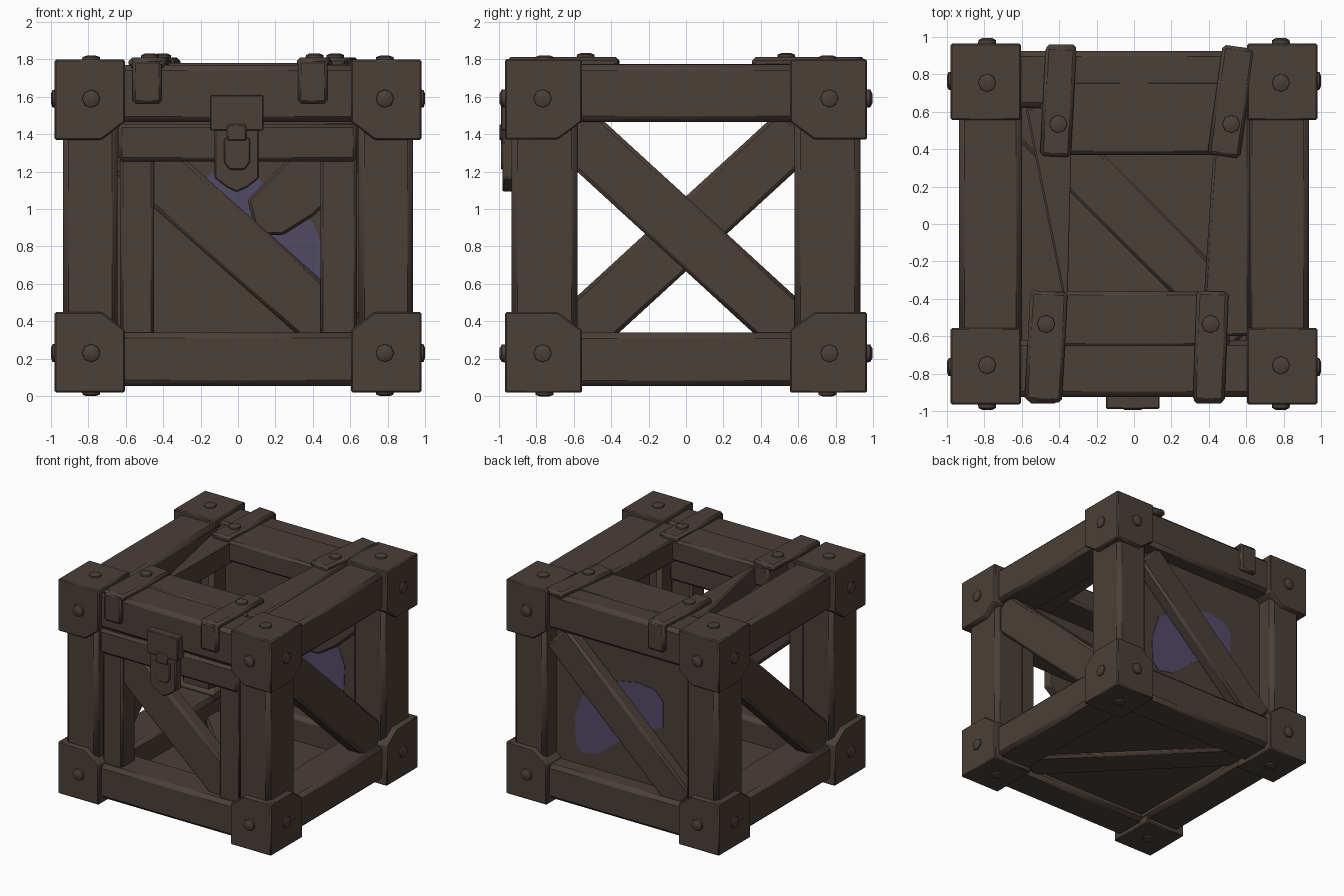
import bpy, bmesh, math
from mathutils import Vector, Matrix

if "Cube" in bpy.data.objects:
    bpy.data.objects.remove(bpy.data.objects["Cube"])


def material(name, col):
    m = bpy.data.materials.new(name)
    m.diffuse_color = (*col, 1)
    m.use_nodes = True
    m.node_tree.nodes["Principled BSDF"].inputs["Base Color"].default_value = m.diffuse_color
    return m


BROWN = material("dark brown", (0.071, 0.050, 0.040))
PURPLE = material("dusky purple", (0.085, 0.070, 0.135))


def finish(name, bm, mat=BROWN, bevel=0.0):
    bmesh.ops.recalc_face_normals(bm, faces=bm.faces)
    me = bpy.data.meshes.new(name)
    bm.to_mesh(me)
    bm.free()
    me.materials.append(mat)
    ob = bpy.data.objects.new(name, me)
    bpy.context.collection.objects.link(ob)
    if bevel:
        mod = ob.modifiers.new("soft_edges", 'BEVEL')
        mod.width = bevel
        mod.segments = 1
        mod.limit_method = 'ANGLE'
    return ob


def cube(lo, hi):
    bm = bmesh.new()
    bmesh.ops.create_cube(bm, size=1)
    lo, hi = Vector(lo), Vector(hi)
    for v in bm.verts:
        v.co = [(lo[i] + hi[i]) / 2 + v.co[i] * (hi[i] - lo[i]) for i in range(3)]
    return bm


def box(name, lo, hi, bevel=0.015, rot=0, axis='Z'):
    """Box between two corners, turned about its own centre."""
    bm = cube(lo, hi)
    c = (Vector(lo) + Vector(hi)) / 2
    bmesh.ops.rotate(bm, verts=bm.verts, cent=c, matrix=Matrix.Rotation(rot, 3, axis))
    return finish(name, bm, BROWN, bevel)


def plate(name, pts, a0, a1, mat=BROWN, bevel=0.0, flat=False):
    """Outline in x,z extruded along y (or in x,y extruded along z when flat)."""
    bm = bmesh.new()
    f = bm.faces.new([bm.verts.new((p, q, a0) if flat else (p, a0, q)) for p, q in pts])
    r = bmesh.ops.extrude_face_region(bm, geom=[f])
    bmesh.ops.translate(bm, vec=(0, 0, a1 - a0) if flat else (0, a1 - a0, 0),
                        verts=[g for g in r['geom'] if isinstance(g, bmesh.types.BMVert)])
    return finish(name, bm, mat, bevel)


def bolt(name, pos, direction, h):
    """Eight-sided domed bolt head, its top at height h above pos."""
    bm = bmesh.new()
    for r1, r2, a, b in ((.05, .047, -.02, h * .6), (.047, .025, h * .6, h)):
        bmesh.ops.create_cone(bm, cap_ends=True, segments=8, radius1=r1, radius2=r2,
                              depth=b - a, matrix=Matrix.Translation((0, 0, (a + b) / 2)))
    q = Vector(direction).to_track_quat('Z', 'Y').to_matrix().to_4x4()
    bmesh.ops.transform(bm, verts=bm.verts, matrix=Matrix.Translation(pos) @ q)
    return finish(name, bm)


MID = 0.91  # middle height of the crate

# corner blocks with chamfered inner edges, and their bolts
for sx in (-1, 1):
    for sy in (-1, 1):
        for sz in (-1, 1):
            bm = cube((.605, .555, .46), (.98, .965, .89))
            for co, no in (((.605, 0, .555), (-.095, 0, -.125)),
                           ((0, .555, .555), (0, -.095, -.13))):
                bmesh.ops.bisect_plane(bm, geom=bm.verts[:] + bm.edges[:] + bm.faces[:],
                                       plane_co=co, plane_no=no, clear_outer=True)
                bmesh.ops.holes_fill(bm, edges=[e for e in bm.edges if e.is_boundary])
            for v in bm.verts:
                v.co = (v.co.x * sx, v.co.y * sy, MID + v.co.z * sz)
            finish("corner_block", bm, BROWN, .008)
            zb = MID + .68 * sz
            bolt("front_back_bolt", (.785 * sx, .965 * sy, zb), (0, sy, 0), .03)
            bolt("side_bolt", (.98 * sx, .765 * sy, zb), (sx, 0, 0), .02)
            bolt("end_bolt", (.785 * sx, .755 * sy, MID + .89 * sz), (0, 0, sz), .02)

# outer frame beams
for a in (-1, 1):
    x0, x1 = sorted((.60 * a, .935 * a))
    y0, y1 = sorted((.62 * a, .925 * a))
    for z0, z1 in ((.055, .34), (1.465, 1.77)):
        box("cross_beam", (-.7, y0, z0), (.7, y1, z1), .03)
        box("side_beam", (x0, -.7, z0), (x1, .7, z1), .03)
    for b in (-1, 1):
        p0, p1 = sorted((.645 * a, .935 * a))
        q0, q1 = sorted((.58 * b, .93 * b))
        box("corner_post", (p0, q0, .3), (p1, q1, 1.5), .03)

# one diagonal brace on each side, leaning opposite ways
for s in (-1, 1):
    lo, hi = sorted((.74 * s, .89 * s))
    box("side_brace", (lo, -.82, .72), (hi, .82, 1.015), .02, math.radians(-42.5) * s, 'X')

# front inner frame and diagonal
box("front_inner_post", (-.63, -.88, .28), (-.45, -.70, 1.35))
box("front_inner_post", (.44, -.88, .28), (.635, -.70, 1.35))
box("front_rail", (-.64, -.91, 1.255), (.635, -.68, 1.455), .02)
box("front_brace", (-.79, -.85, .66), (.79, -.72, .965), .02, math.radians(41.5), 'Y')

# back panel, its braces and the purple patch on both faces
box("back_panel", (-.66, .76, .28), (.66, .78, 1.5), 0)
box("back_brace", (-.79, .77, .73), (.79, .89, .99), .02, math.radians(-43), 'Y')
plate("back_inner_brace", [(.05, 1.05), (.10, .86), (.24, .86), (.40, .96), (.64, 1.18), (.64, 1.46), (.46, 1.46)],
      .70, .765, BROWN, .015)
patch = [(.46, .50), (.47, .72), (.40, .93), (.26, 1.02), (.10, 1.12), (-.10, 1.16),
         (-.26, 1.14), (-.34, 1.06), (-.34, .85), (-.11, .75), (.10, .60), (.26, .47), (.40, .44)]
plate("patch_outside", patch, .779, .785, PURPLE)
inner = [(.44, .52), (.45, .80), (.40, .93), (.22, 1.04), (.10, 1.18), (-.14, 1.2),
         (-.22, 1.08), (-.05, .85), (.25, .58)]
plate("patch_inside", inner, .755, .761, PURPLE)

# floor panel and diagonal
box("floor_panel", (-.66, -.66, .11), (.66, .66, .14), 0)
box("floor_brace", (-.85, -.115, .08), (.85, .155, .21), .02, math.radians(-45), 'Z')

# lid planks, with tapered bars at both ends
box("lid_back_plank", (-.5, .37, 1.60), (.5, .77, 1.775), .02)
box("lid_front_plank", (-.5, -.66, 1.60), (.51, -.36, 1.78), .02)
plate("lid_left_bar", [(-.58, .62), (-.355, -.6), (-.37, -.35), (-.32, .62)][:1]
      + [(-.38, -.38), (-.36, -.6), (-.33, .62)], 1.58, 1.765, BROWN, .01, True)
plate("lid_right_bar", [(.36, -.6), (.62, -.6), (.62, .62), (.44, .62)], 1.58, 1.775,
      BROWN, .015, True)

# straps folded over the front and back top edges, each with a bolt
for x, w, s, tilt, drop in ((-.47, .20, -1, -3, 1), (.41, .17, -1, -2, 1),
                            (-.405, .165, 1, -3, 1), (.52, .175, 1, -8, 0)):
    y0, y1 = sorted((.36 * s, .95 * s))
    box("strap_top", (x - w / 2, y0, 1.755), (x + w / 2, y1, 1.81), .018, math.radians(tilt))
    if drop:
        y0, y1 = sorted((.91 * s, .96 * s))
        xd = x + math.radians(-tilt) * .3 * s
        box("strap_drop", (xd - .078, y0, 1.565), (xd + .078, y1, 1.795), .015)
    bolt("strap_bolt", (x, .535 * s, 1.81), (0, 0, 1), .022)

# front clasp: plate, pointed hasp, raised rim and loop
box("clasp_plate", (-.15, -.988, 1.42), (.137, -.90, 1.61), .006)
plate("clasp_hasp", [(-.125, 1.43), (-.125, 1.165), (-.06, 1.115), (-.007, 1.09), (.05, 1.115),
                     (.113, 1.165), (.113, 1.43)], -.98, -.90, BROWN, .008)
plate("clasp_keeper", [(-.075, 1.38), (-.075, 1.25), (-.045, 1.21), (.035, 1.21), (.065, 1.25),
                       (.065, 1.38)], -.988, -.96, BROWN, .006)
box("clasp_loop", (-.06, -.995, 1.365), (.045, -.95, 1.455), .008)

# soft shading with crisp edges
bpy.ops.object.select_all(action='SELECT')
bpy.context.view_layer.objects.active = bpy.context.selected_objects[0]
bpy.ops.object.shade_smooth_by_angle(angle=math.radians(50))
